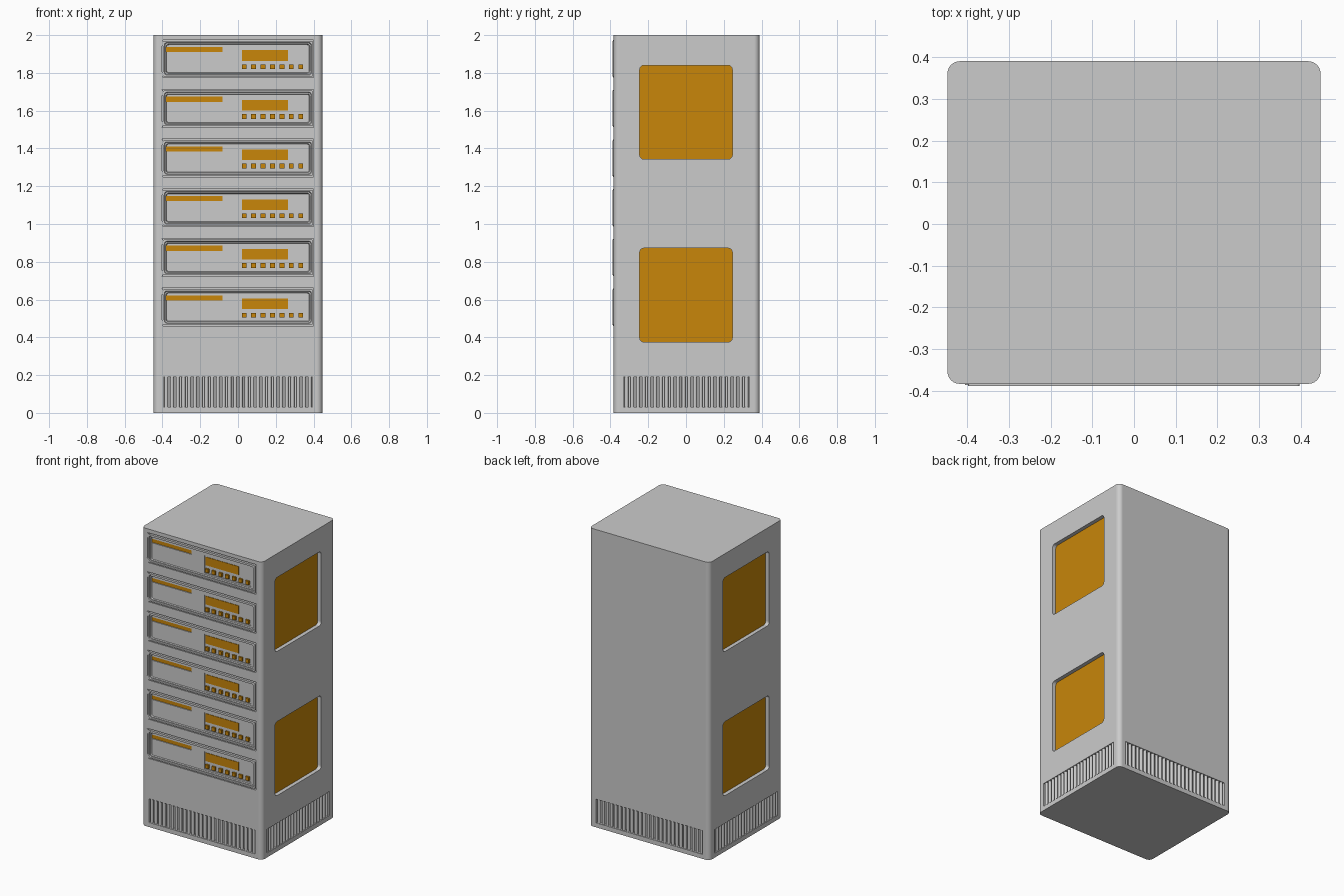
import bpy, bmesh
from math import sin, cos, pi
from mathutils import Vector

if "Cube" in bpy.data.objects:
    bpy.data.objects.remove(bpy.data.objects["Cube"])

X, YF, YB = 0.447, -0.383, 0.39
ORANGE = bpy.data.materials.new("orange")
ORANGE.diffuse_color = (0.58, 0.24, 0.003, 1)
ORANGE.use_nodes = True
ORANGE.node_tree.nodes["Principled BSDF"].inputs["Base Color"].default_value = ORANGE.diffuse_color


def rounded(u0, u1, v0, v1, r, seg=6):
    if r <= 0:
        return [(u1, v1), (u0, v1), (u0, v0), (u1, v0)]
    pts = []
    for k, (cu, cv) in enumerate([(u1 - r, v1 - r), (u0 + r, v1 - r), (u0 + r, v0 + r), (u1 - r, v0 + r)]):
        for i in range(seg + 1):
            a = (k + i / seg) * pi / 2
            pts.append((cu + r * cos(a), cv + r * sin(a)))
    return pts


def to3d(axis, u, v, d):
    return Vector({'x': (d, u, v), 'y': (u, d, v), 'z': (u, v, d)}[axis])


def add_layers(bm, axis, rect, layers):
    """Solid through rounded outlines; each layer is (inset, depth, radius)."""
    u0, u1, v0, v1 = rect
    loops = [[bm.verts.new(to3d(axis, u, v, d)) for u, v in rounded(u0 + i, u1 - i, v0 + i, v1 - i, r)]
             for i, d, r in layers]
    n = len(loops[0])
    faces = [bm.faces.new(loops[0]), bm.faces.new(loops[-1])]
    for a, b in zip(loops, loops[1:]):
        faces += [bm.faces.new((a[k], a[(k + 1) % n], b[(k + 1) % n], b[k])) for k in range(n)]
    bmesh.ops.recalc_face_normals(bm, faces=faces)


def prism(bm, axis, rect, d0, d1, r=0):
    add_layers(bm, axis, rect, [(0, d0, r), (0, d1, r)])


def finish(name, bm, mat=None, smooth=True):
    me = bpy.data.meshes.new(name)
    bm.to_mesh(me)
    bm.free()
    ob = bpy.data.objects.new(name, me)
    bpy.context.collection.objects.link(ob)
    if mat:
        me.materials.append(mat)
    if smooth:
        shade(ob)
    return ob


def shade(ob):
    bpy.ops.object.select_all(action='DESELECT')
    bpy.context.view_layer.objects.active = ob
    ob.select_set(True)
    bpy.ops.object.shade_smooth_by_angle(angle=0.52)


def cut(ob, bm):
    cutter = finish("cutter", bm, smooth=False)
    cutter.hide_render = True
    mod = ob.modifiers.new("cut", 'BOOLEAN')
    mod.operation, mod.solver, mod.object = 'DIFFERENCE', 'EXACT', cutter
    bpy.context.view_layer.objects.active = ob
    bpy.ops.object.modifier_apply(modifier=mod.name)
    bpy.data.objects.remove(cutter)
    shade(ob)


tops = [1.975 - 0.263 * i for i in range(6)]
windows = [(-0.245, 0.245, 0.375, 0.872), (-0.245, 0.245, 1.343, 1.84)]
front_vent, side_vent = (-0.395, 0.395, 0.03, 0.19), (-0.33, 0.335, 0.03, 0.19)

# cabinet shell
bm = bmesh.new()
prism(bm, 'z', (-X, X, YF, YB), 0, 2, 0.03)
cabinet = finish("cabinet", bm)

# recesses for units, side windows and vents
bm = bmesh.new()
for t in tops:
    prism(bm, 'y', (-0.403, 0.401, t - 0.2, t), -0.5, -0.355)
for s in (-1, 1):
    for w in windows:
        prism(bm, 'x', w, s * (X - 0.03), s * 0.5, 0.022)
    prism(bm, 'x', side_vent, s * (X - 0.025), s * 0.5)
prism(bm, 'y', front_vent, -0.5, YF + 0.025)
prism(bm, 'y', front_vent, YB - 0.025, 0.5)
cut(cabinet, bm)
cabinet.modifiers.new("normals", 'WEIGHTED_NORMAL').keep_sharp = True

# orange side panels
for s, side in ((-1, "left"), (1, "right")):
    bm = bmesh.new()
    for w in windows:
        prism(bm, 'x', w, s * (X - 0.032), s * (X - 0.026), 0.022)
    finish(side + "_window_panels", bm, ORANGE)


# vent bars: round vertical rods
def vent(name, axis, rect, depth, count):
    bm = bmesh.new()
    u0, u1, v0, v1 = rect
    pitch = (u1 - u0) / count
    for i in range(count):
        c, r = u0 + (i + 0.5) * pitch, pitch * 0.33
        pt = to3d(axis, c, 0, depth)
        prism(bm, 'z', (pt.x - r, pt.x + r, pt.y - r, pt.y + r), v0, v1, r * 0.99)
    finish(name, bm)


vent("front_vent_bars", 'y', front_vent, YF + 0.013, 26)
vent("back_vent_bars", 'y', front_vent, YB - 0.013, 26)
vent("left_vent_bars", 'x', side_vent, -X + 0.013, 22)
vent("right_vent_bars", 'x', side_vent, X - 0.013, 22)

# one rack unit, modelled with its top edge at z = 0
bm = bmesh.new()
add_layers(bm, 'y', (-0.398, 0.397, -0.194, -0.006), [
    (0, -0.352, 0.008), (0, -0.388, 0.008), (0.008, -0.388, 0.014),
    (0.011, -0.382, 0.014), (0.017, -0.382, 0.012), (0.020, -0.374, 0.012)])
unit = finish("rack_unit", bm)
slot, display = (-0.38, -0.082, -0.065, -0.038), (0.02, 0.265, -0.111, -0.055)
buttons = [(0.02 + 0.05 * i, 0.045 + 0.05 * i, -0.155, -0.13) for i in range(7)]
bm = bmesh.new()
prism(bm, 'y', slot, -0.5, -0.364)
prism(bm, 'y', (0.012, 0.36, -0.163, -0.047), -0.5, -0.368)
cut(unit, bm)

# mounting tabs at the left edge
bm = bmesh.new()
for z in (-0.032, -0.199):
    prism(bm, 'y', (-0.405, -0.396, z, z + 0.03), -0.386, -0.36)
tabs = finish("mounting_tabs", bm)

# orange slot, display and buttons
bm = bmesh.new()
prism(bm, 'y', slot, -0.362, -0.368)
prism(bm, 'y', display, -0.362, -0.371)
for b in buttons:
    prism(bm, 'y', b, -0.362, -0.380)
lights = finish("unit_controls", bm, ORANGE)

# stack the units down the front
for ob in (unit, tabs, lights):
    ob.location.z = tops[0]
    for i, t in enumerate(tops[1:], 2):
        copy = ob.copy()
        copy.name = f"{ob.name}_{i}"
        copy.location.z = t
        bpy.context.collection.objects.link(copy)
